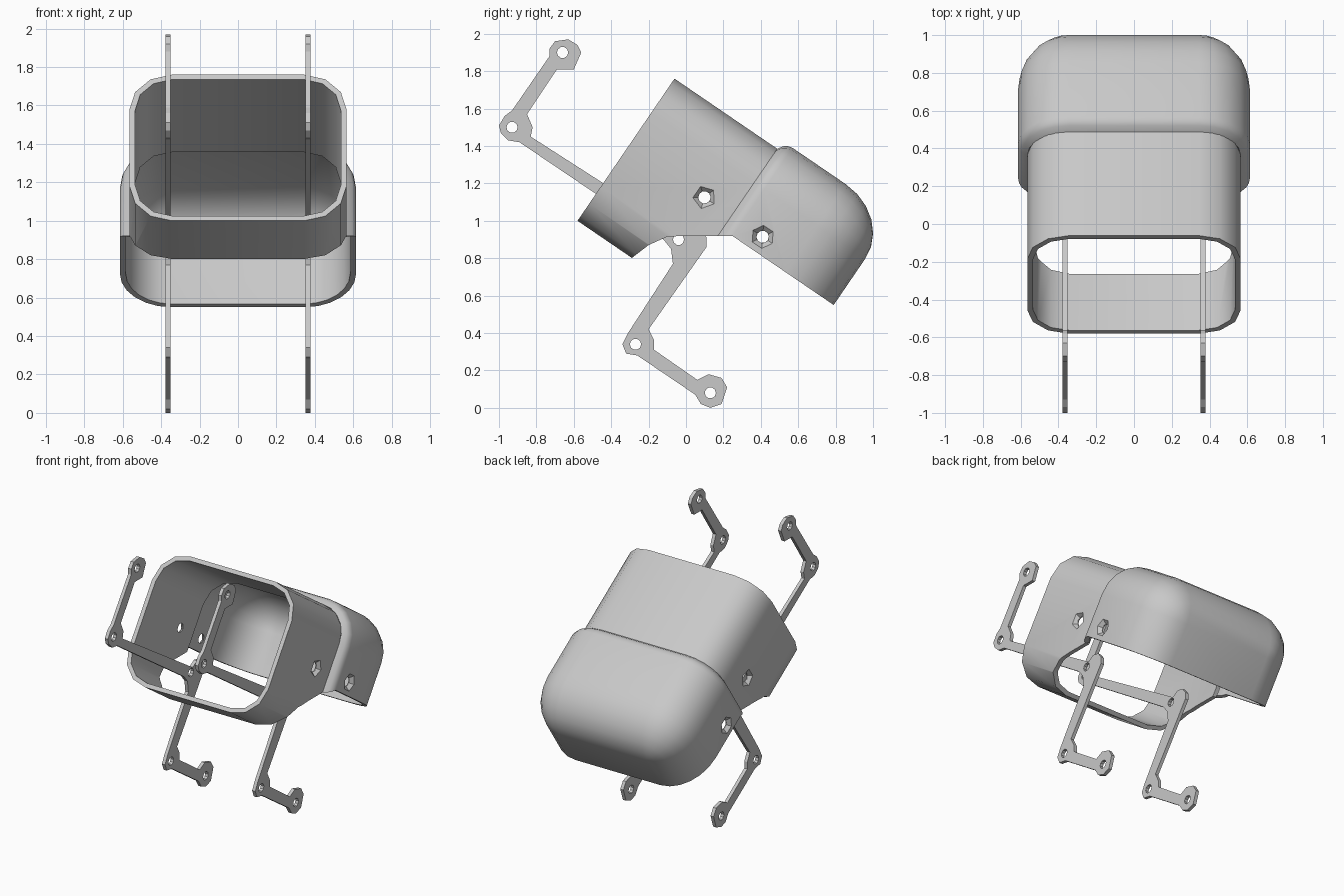
import bpy, bmesh, math
from mathutils import Matrix

if "Cube" in bpy.data.objects:
    bpy.data.objects.remove(bpy.data.objects["Cube"], do_unlink=True)

# One plain grey for everything
grey = bpy.data.materials.new("light grey")
grey.use_nodes = True
COLOUR = (0.58, 0.58, 0.58, 1)
grey.diffuse_color = COLOUR
grey.node_tree.nodes["Principled BSDF"].inputs["Base Color"].default_value = COLOUR

# Tilted frame of the shell: local y runs along the sleeve, local z across it
TILT = Matrix.Translation((0, -0.58, 1.0)) @ Matrix.Rotation(math.radians(-34.3), 4, 'X')
HALF_W, HALF_H, CORNER, WALL = 0.565, 0.46, 0.22, 0.03


def add_object(name, bm, matrix=None):
    mesh = bpy.data.meshes.new(name)
    bm.to_mesh(mesh)
    bm.free()
    mesh.materials.append(grey)
    obj = bpy.data.objects.new(name, mesh)
    bpy.context.scene.collection.objects.link(obj)
    if matrix:
        obj.matrix_world = matrix
    return obj


def activate(obj):
    bpy.ops.object.select_all(action='DESELECT')
    obj.select_set(True)
    bpy.context.view_layer.objects.active = obj


def section(grow, y, steps):
    """Rounded rectangle ring, grown outward from the sleeve outline."""
    r = max(CORNER + grow, 0)
    cx, cz = HALF_W + grow - r, HALF_H + grow - r
    ring = []
    for k, (sx, sz) in enumerate([(1, 1), (-1, 1), (-1, -1), (1, -1)]):
        for i in range(steps + 1):
            a = math.pi / 2 * (k + i / steps)
            ring.append((sx * cx + r * math.cos(a), y,
                         HALF_H + sz * cz + r * math.sin(a)))
    return ring


def loft(name, stations, steps, cap=False):
    """Skin the rings, then thicken inward."""
    bm = bmesh.new()
    rings = [[bm.verts.new(p) for p in section(g, y, steps)] for y, g in stations]
    n = len(rings[0])
    for a, b in zip(rings, rings[1:]):
        for i in range(n):
            j = (i + 1) % n
            bm.faces.new((a[i], b[i], b[j], a[j]))
    if cap:
        bm.faces.new(rings[-1][::-1])
    bmesh.ops.remove_doubles(bm, verts=bm.verts, dist=0.0005)
    obj = add_object(name, bm, TILT)
    mod = obj.modifiers.new("wall", 'SOLIDIFY')
    mod.thickness, mod.offset, mod.use_even_offset = WALL, -1, True
    activate(obj)
    bpy.ops.object.modifier_apply(modifier=mod.name)
    return obj


def cut(obj, bm):
    """Subtract a throwaway cutter given in the shell frame."""
    bmesh.ops.recalc_face_normals(bm, faces=bm.faces)
    cutter = add_object("cutter", bm, TILT)
    cutter.hide_render = True
    mod = obj.modifiers.new("cut", 'BOOLEAN')
    mod.operation, mod.solver, mod.object = 'DIFFERENCE', 'EXACT', cutter
    activate(obj)
    bpy.ops.object.modifier_apply(modifier=mod.name)
    bpy.data.objects.remove(cutter, do_unlink=True)


def underside():
    """Curved notch below the sleeve and the open bottom of the hood."""
    profile = [(.352, -.2), (.352, 0), (.387, .107), (.444, .2), (.524, .261),
               (.73, .4), (1.6, .4), (1.6, -.2)]
    bm = bmesh.new()
    face = bm.faces.new([bm.verts.new((-1, y, z)) for y, z in profile])
    side = bmesh.ops.extrude_face_region(bm, geom=[face])["geom"]
    bmesh.ops.translate(bm, vec=(2, 0, 0),
                        verts=[v for v in side if isinstance(v, bmesh.types.BMVert)])
    return bm


def cone(x, y, z, r1, r2, depth, sides):
    bm = bmesh.new()
    turn = Matrix.Rotation(math.copysign(math.pi / 2, x or 1), 4, 'Y')
    bmesh.ops.create_cone(bm, cap_ends=True, segments=sides, radius1=r1, radius2=r2,
                          depth=depth, matrix=Matrix.Translation((x, y, z)) @ turn)
    return bm


def screw_holes(obj, y, z, half_w, sides):
    """Through hole with a faceted countersink on both flanks."""
    cut(obj, cone(0, y, z, .033, .033, 2, 10))
    for s in (-1, 1):
        cut(obj, cone(s * half_w, y, z, .036, .088, .05, sides))


# Sleeve
sleeve = loft("sleeve", [(0, 0), (.67, 0)], 3)
cut(sleeve, underside())
screw_holes(sleeve, .49, .486, HALF_W, 5)

# Hood with a soft front lip and a fully rounded back
LIP = .05
stations = [(.665, 0), (.685, .03), (.705, .044), (.73, LIP)]
for i in range(7):
    a = math.pi / 2 * i / 6
    stations.append((1.075 + .31 * math.sin(a), LIP - (CORNER + LIP) * (1 - math.cos(a))))
hood = loft("hood", stations, 5, cap=True)
cut(hood, underside())
screw_holes(hood, .866, .487, HALF_W + LIP, 6)

for shell in (sleeve, hood):
    activate(shell)
    bpy.ops.object.shade_smooth_by_angle(angle=math.radians(32))

# Zigzag link plates: outline in y and z, and the pivot holes
OUTLINE = [(-.7, 1.96), (-.63, 1.97), (-.58, 1.94), (-.56, 1.9), (-.6, 1.81),
           (-.69, 1.81), (-.85, 1.57), (-.82, 1.5), (-.83, 1.45), (-.02, .93),
           (.03, .96), (.08, .95), (.11, .91), (.11, .86), (-.2, .42),
           (-.17, .36), (-.17, .31), (.06, .15), (.12, .18), (.19, .16),
           (.22, .11), (.19, .02), (.13, 0), (.08, .02), (.05, .07),
           (-.26, .28), (-.32, .29), (-.34, .34), (-.31, .4), (-.07, .77),
           (-.08, .85), (-.12, .9), (-.89, 1.42), (-.95, 1.43), (-.99, 1.47),
           (-1, 1.51), (-.97, 1.56), (-.93, 1.59), (-.73, 1.88), (-.73, 1.92)]
PIVOTS = [(-.66, 1.9), (-.93, 1.5), (-.04, .9), (-.27, .34), (.13, .08)]


def link_plate(name, x):
    curve = bpy.data.curves.new(name, 'CURVE')
    curve.dimensions, curve.fill_mode, curve.extrude = '2D', 'BOTH', .0125
    turns = [2 * math.pi * i / 10 for i in range(10)]
    loops = [OUTLINE] + [[(y + .03 * math.cos(a), z + .03 * math.sin(a)) for a in turns]
                         for y, z in PIVOTS]
    for loop in loops:
        spline = curve.splines.new('POLY')
        spline.points.add(len(loop) - 1)
        spline.use_cyclic_u = True
        for point, (y, z) in zip(spline.points, loop):
            point.co = (y, z, 0, 1)
    temp = bpy.data.objects.new("outline", curve)
    bpy.context.scene.collection.objects.link(temp)
    graph = bpy.context.evaluated_depsgraph_get()
    mesh = bpy.data.meshes.new_from_object(temp.evaluated_get(graph))
    bpy.data.objects.remove(temp, do_unlink=True)
    bm = bmesh.new()
    bm.from_mesh(mesh)
    bmesh.ops.remove_doubles(bm, verts=bm.verts, dist=0.0001)
    bmesh.ops.recalc_face_normals(bm, faces=bm.faces)
    for face in bm.faces:
        face.smooth = False
        face.material_index = 0
    stand = Matrix(((0, 0, 1, x), (1, 0, 0, 0), (0, 1, 0, 0), (0, 0, 0, 1)))
    add_object(name, bm, stand)


for side, x in (("left", .365), ("right", -.365)):
    link_plate(side + "_link_plate", x)
